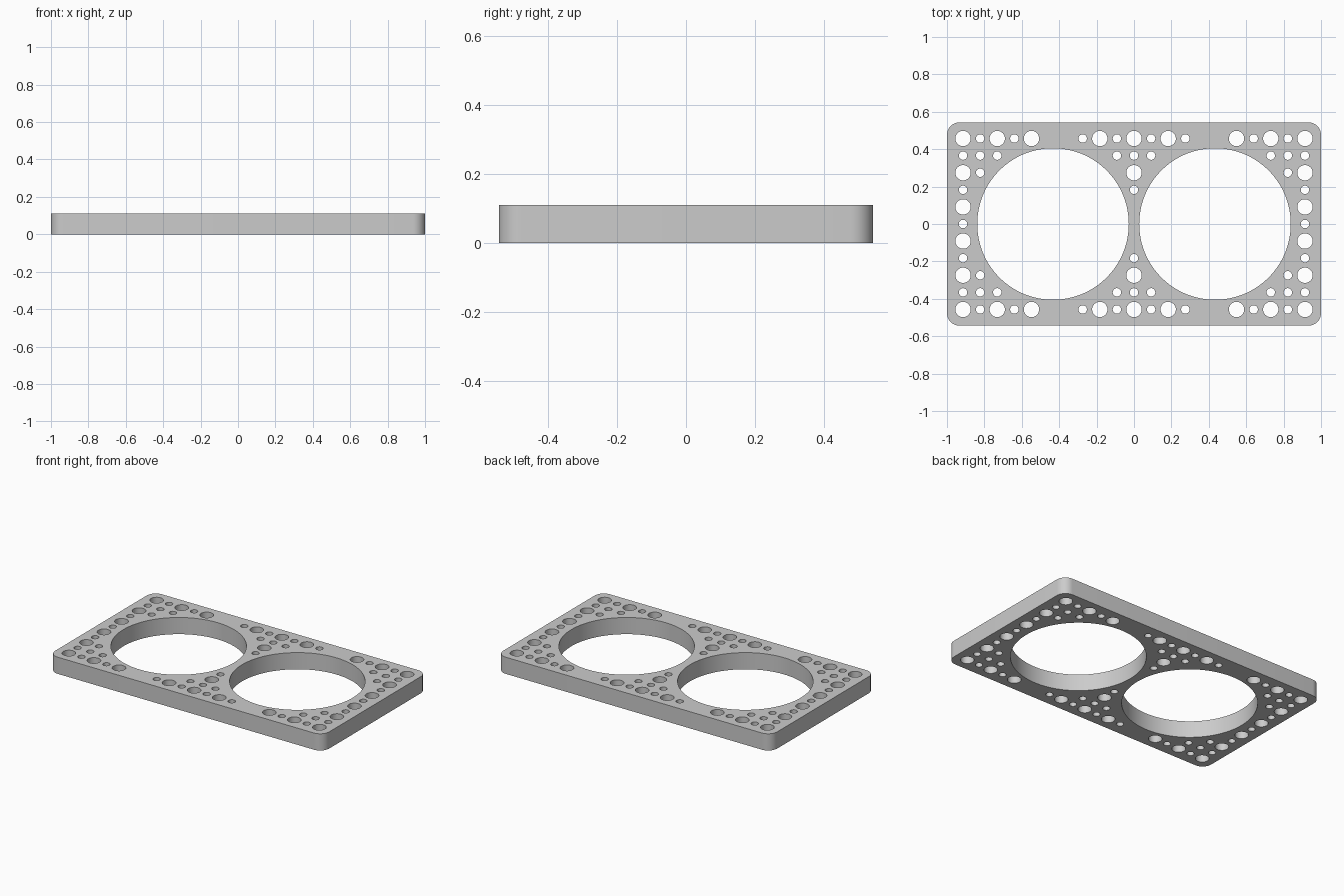
import bpy
import bmesh
from math import radians
from mathutils import Matrix

cube = bpy.data.objects.get("Cube")
if cube:
    bpy.data.objects.remove(cube, do_unlink=True)

LENGTH, DEPTH, HEIGHT = 2.0, 1.086, 0.11
CORNER = 0.066
PITCH = 0.0914
BIG_HOLE, SMALL_HOLE = 0.041, 0.0225
BORE, BORE_X = 0.405, 0.433

grey = bpy.data.materials.new("plain grey")
grey.use_nodes = True
colour = (0.6, 0.6, 0.6, 1)
grey.diffuse_color = colour
grey.node_tree.nodes["Principled BSDF"].inputs["Base Color"].default_value = colour


def add_object(name, bm):
    mesh = bpy.data.meshes.new(name)
    bm.to_mesh(mesh)
    bm.free()
    mesh.materials.append(grey)
    obj = bpy.data.objects.new(name, mesh)
    bpy.context.collection.objects.link(obj)
    return obj


def add_cylinder(bm, x, y, radius, segments):
    bmesh.ops.create_cone(
        bm, cap_ends=True, segments=segments, radius1=radius, radius2=radius,
        depth=HEIGHT * 2, matrix=Matrix.Translation((x, y, HEIGHT / 2)))


# Plate with rounded vertical corners
bm = bmesh.new()
bmesh.ops.create_cube(bm, size=1)
bmesh.ops.scale(bm, vec=(LENGTH, DEPTH, HEIGHT), verts=bm.verts)
bmesh.ops.translate(bm, vec=(0, 0, HEIGHT / 2), verts=bm.verts)
uprights = [e for e in bm.edges
            if abs(e.verts[0].co.z - e.verts[1].co.z) > HEIGHT / 2]
bmesh.ops.bevel(bm, geom=uprights, offset=CORNER, offset_type='OFFSET',
                segments=10, profile=0.5, affect='EDGES')
plate = add_object("perforated_plate", bm)

# Cutter: two large bores
bm = bmesh.new()
for side in (-1, 1):
    add_cylinder(bm, side * BORE_X, 0, BORE, 128)

# Cutter: grid of small holes, columns listed for each row away from the middle
columns = {
    0: (10,),
    1: (10,),
    2: (0, 10),
    3: (0, 9, 10),
    4: (0, 1, 8, 9, 10),
    5: (0, 1, 2, 3, 6, 7, 8, 9, 10),
}
for row, cols in columns.items():
    for col in cols:
        big = row % 2 == 1 and col % 2 == 0
        for i in {col, -col}:
            for j in {row, -row}:
                add_cylinder(bm, i * PITCH, j * PITCH,
                             BIG_HOLE if big else SMALL_HOLE,
                             40 if big else 28)
cutter = add_object("hole_cutter", bm)
cutter.hide_render = True

# Cut the holes and shade the curved walls smooth
cut = plate.modifiers.new("holes", 'BOOLEAN')
cut.operation = 'DIFFERENCE'
cut.solver = 'EXACT'
cut.object = cutter
bpy.ops.object.select_all(action='DESELECT')
plate.select_set(True)
bpy.context.view_layer.objects.active = plate
bpy.ops.object.modifier_apply(modifier=cut.name)
bpy.data.objects.remove(cutter, do_unlink=True)
bpy.ops.object.shade_smooth_by_angle(angle=radians(30))
